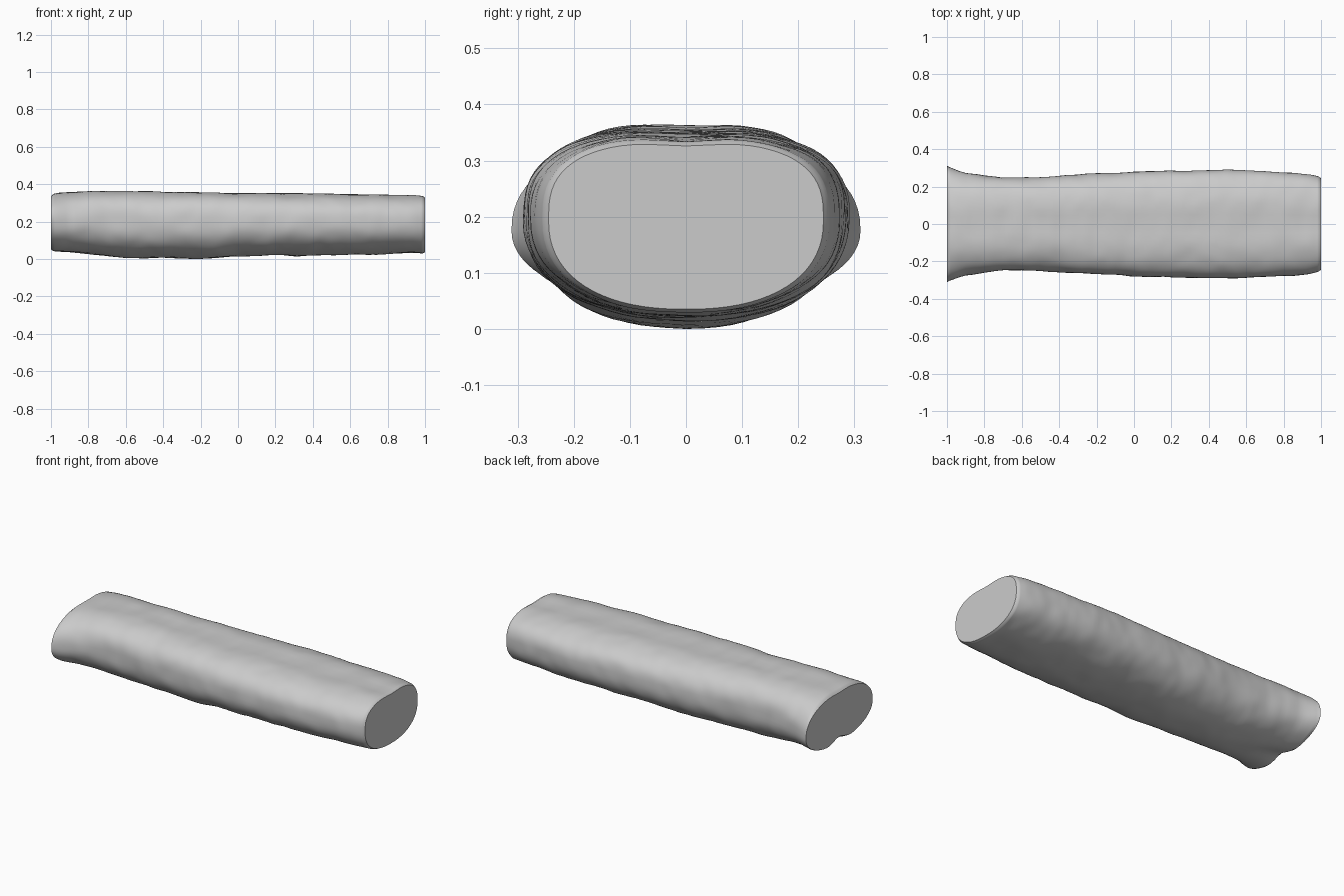
import bpy, bmesh, math
from mathutils import Vector, noise

if "Cube" in bpy.data.objects:
    bpy.data.objects.remove(bpy.data.objects["Cube"])

# Profiles along the length: x, half width, bottom z, top z
STATIONS = [
    (-1.00, .311, .045, .345), (-.985, .303, .036, .358), (-.95, .290, .034, .365),
    (-.90, .274, .034, .368), (-.80, .258, .030, .371), (-.70, .249, .020, .372),
    (-.60, .249, .010, .373), (-.50, .252, .011, .370), (-.40, .258, .011, .367),
    (-.25, .266, .006, .366), (-.10, .274, .011, .363), (0.0, .280, .019, .359),
    (.20, .285, .024, .361), (.32, .287, .021, .357), (.50, .290, .027, .357),
    (.70, .284, .028, .352), (.85, .275, .035, .350), (.95, .263, .037, .347),
    (.985, .255, .034, .346), (1.00, .245, .040, .338),
]
SIDES = 72


def sample(x):
    """Smoothly interpolate the profile at x."""
    for a, b in zip(STATIONS, STATIONS[1:]):
        if x <= b[0]:
            t = (x - a[0]) / (b[0] - a[0])
            return [p + (q - p) * t for p, q in zip(a[1:], b[1:])]
    return STATIONS[-1][1:]


def spow(v, e):
    return math.copysign(abs(v) ** e, v)


def ring(x):
    """Broad rounded section, flatter on top, flared at the left end."""
    half, low, high = sample(x)
    flare = max(0, (-x - .75) / .25) ** 1.5
    mid = .20 - .02 * flare
    pts = []
    for i in range(SIDES):
        a = 2 * math.pi * i / SIDES
        c, s = math.cos(a), math.sin(a)
        n = 2.8 - .5 * flare if s > 0 else 2.3 - .2 * flare
        y = half * spow(c, 2 / n)
        h = spow(s, 2 / n)
        z = mid + h * ((high - mid) if s > 0 else (mid - low))
        # shallow groove on top, hollow under the flared end
        dip = math.exp(-(y / .07) ** 2)
        z += -.007 * dip if s > 0 else .035 * flare * dip
        # uneven surface, fading at the ends
        k = noise.noise(Vector((x * 7, y * 8, z * 8))) * .005
        k += noise.noise(Vector((x * 17, y * 14, z * 14))) * .002
        k *= min(1, (1 - abs(x)) / .05)
        pts.append((x, y + c * k, z + s * k))
    return pts


# Log body: lofted rings with flat end caps
xs = sorted({round(-1 + i * .02, 3) for i in range(101)} | {-.985, -.993, .985, .993})
bm = bmesh.new()
rings = [[bm.verts.new(p) for p in ring(x)] for x in xs]
for r, q in zip(rings, rings[1:]):
    for i in range(SIDES):
        j = (i + 1) % SIDES
        bm.faces.new((r[i], r[j], q[j], q[i]))
bm.faces.new(rings[0])
bm.faces.new(rings[-1])
bmesh.ops.recalc_face_normals(bm, faces=bm.faces[:])

# Rest the lowest point on the ground
drop = min(v.co.z for v in bm.verts)
bmesh.ops.translate(bm, verts=bm.verts[:], vec=(0, 0, -drop))
mesh = bpy.data.meshes.new("log_body")
bm.to_mesh(mesh)
bm.free()
log = bpy.data.objects.new("log_body", mesh)
bpy.context.collection.objects.link(log)
bpy.context.view_layer.objects.active = log
log.select_set(True)
bpy.ops.object.shade_smooth_by_angle(angle=math.radians(45))
